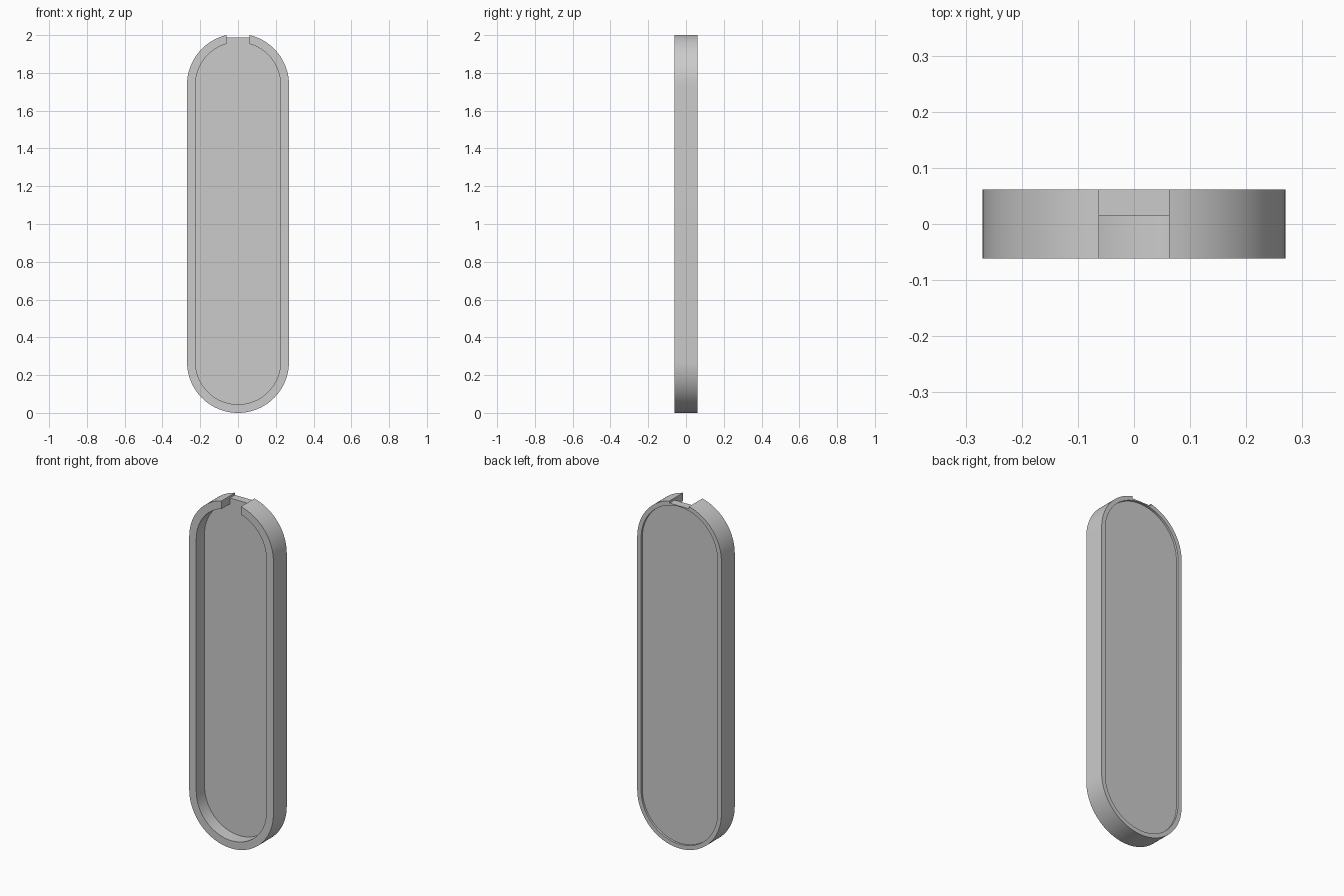
import bpy, bmesh, math

if "Cube" in bpy.data.objects:
    bpy.data.objects.remove(bpy.data.objects["Cube"], do_unlink=True)

LOW, HIGH = 0.27, 1.737      # centres of the two rounded ends
FRONT, BACK = -0.0615, 0.0615
FLOOR = 0.015                # front face of the back panel


def capsule(name, radius, y0, y1, steps=48):
    """Upright capsule outline extruded along y."""
    bm = bmesh.new()
    verts = []
    for centre, start in ((HIGH, 0), (LOW, math.pi)):
        for i in range(steps + 1):
            a = start + math.pi * i / steps
            verts.append(bm.verts.new((radius * math.cos(a), y0, centre + radius * math.sin(a))))
    face = bm.faces.new(verts)
    side = bmesh.ops.extrude_face_region(bm, geom=[face])["geom"]
    moved = [v for v in side if isinstance(v, bmesh.types.BMVert)]
    bmesh.ops.translate(bm, verts=moved, vec=(0, y1 - y0, 0))
    return finish(bm, name)


def box(name, half_width, y0, y1, z0, z1):
    bm = bmesh.new()
    bmesh.ops.create_cube(bm, size=1)
    bmesh.ops.scale(bm, verts=bm.verts, vec=(2 * half_width, y1 - y0, z1 - z0))
    bmesh.ops.translate(bm, verts=bm.verts, vec=(0, (y0 + y1) / 2, (z0 + z1) / 2))
    return finish(bm, name)


def finish(bm, name):
    bmesh.ops.recalc_face_normals(bm, faces=bm.faces)
    mesh = bpy.data.meshes.new(name)
    bm.to_mesh(mesh)
    bm.free()
    obj = bpy.data.objects.new(name, mesh)
    bpy.context.collection.objects.link(obj)
    return obj


def cut(target, cutter):
    """Subtract the cutter, then discard it."""
    bpy.ops.object.select_all(action="DESELECT")
    bpy.context.view_layer.objects.active = target
    target.select_set(True)
    mod = target.modifiers.new("cut", "BOOLEAN")
    mod.operation, mod.solver, mod.object = "DIFFERENCE", "EXACT", cutter
    bpy.ops.object.modifier_apply(modifier=mod.name)
    bpy.data.objects.remove(cutter, do_unlink=True)


# Tray body with its deep front cavity and shallow back recess
tray = capsule("tray", 0.27, FRONT, BACK)
cut(tray, capsule("front_cavity", 0.225, FRONT - 0.1, FLOOR))
cut(tray, capsule("back_recess", 0.245, BACK - 0.0125, BACK + 0.1))

# Notch through the top rim, with a flat top on the panel behind it
cut(tray, box("rim_notch", 0.062, FRONT - 0.1, FLOOR, 1.85, 2.1))
cut(tray, box("panel_notch", 0.062, FRONT - 0.1, BACK + 0.1, 1.987, 2.1))

# Single grey material
grey = bpy.data.materials.new("light grey")
grey.use_nodes = True
colour = (0.6, 0.6, 0.6, 1)
grey.diffuse_color = colour
grey.node_tree.nodes["Principled BSDF"].inputs["Base Color"].default_value = colour
tray.data.materials.clear()
tray.data.materials.append(grey)

bpy.ops.object.shade_smooth_by_angle(angle=math.radians(30))
